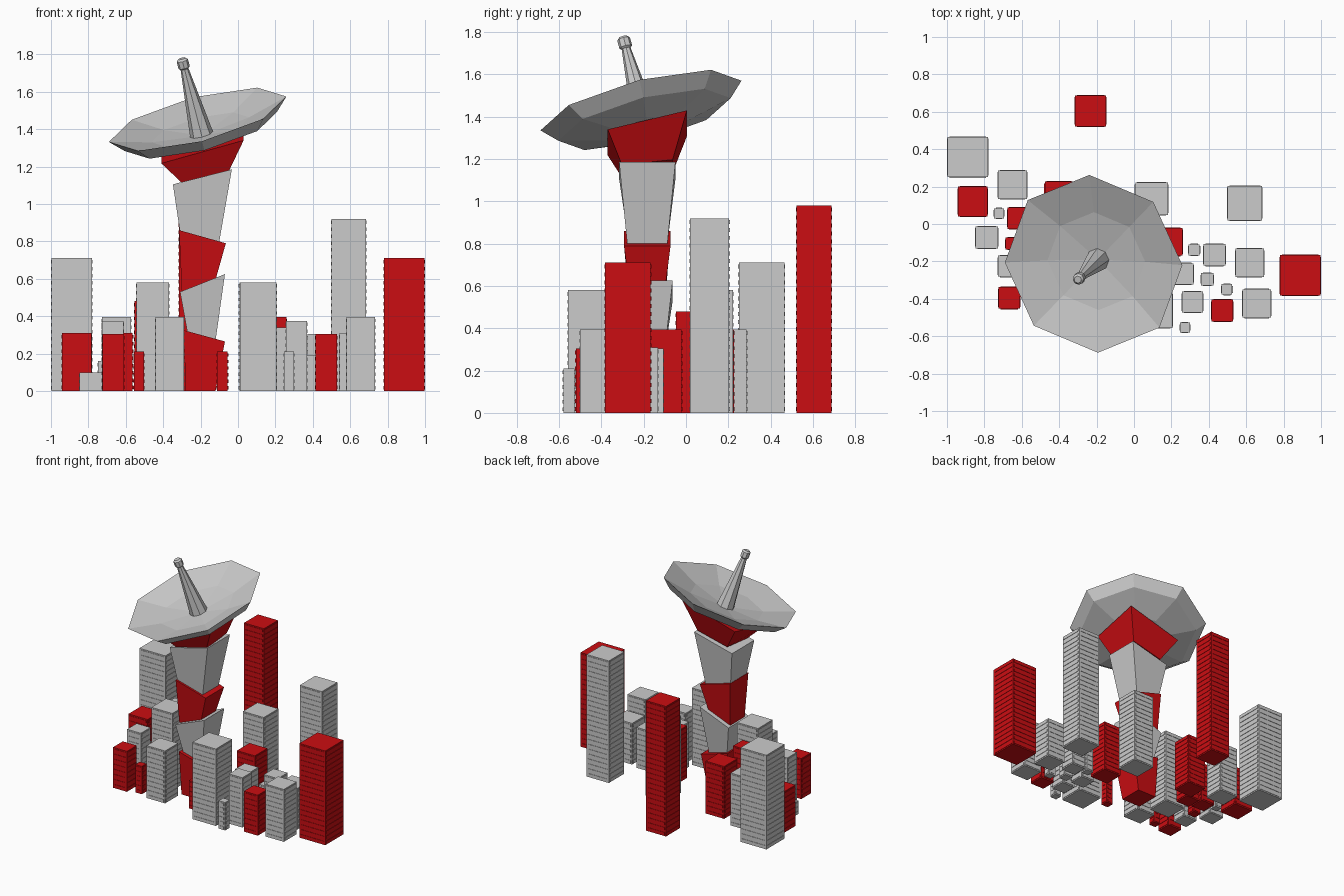
import bpy
import bmesh
import math
from mathutils import Vector

if "Cube" in bpy.data.objects:
    bpy.data.objects.remove(bpy.data.objects["Cube"])

red = bpy.data.materials.new("red_paint")
red.diffuse_color = (0.6, 0.004, 0.006, 1)
red.use_nodes = True
red.node_tree.nodes["Principled BSDF"].inputs["Base Color"].default_value = red.diffuse_color


def finish(bm, name, is_red=False):
    bmesh.ops.recalc_face_normals(bm, faces=bm.faces)
    mesh = bpy.data.meshes.new(name)
    bm.to_mesh(mesh)
    bm.free()
    ob = bpy.data.objects.new(name, mesh)
    bpy.context.collection.objects.link(ob)
    if is_red:
        mesh.materials.append(red)
    return ob


def skin(name, rings, is_red=False):
    """Bridge successive rings of points and cap both ends."""
    bm = bmesh.new()
    loops = [[bm.verts.new(p) for p in ring] for ring in rings]
    n = len(loops[0])
    for a, b in zip(loops, loops[1:]):
        for i in range(n):
            j = (i + 1) % n
            bm.faces.new((a[i], a[j], b[j], b[i]))
    bm.faces.new(loops[0][::-1])
    bm.faces.new(loops[-1])
    return finish(bm, name, is_red)


def add_box(bm, cx, cy, z0, w, d, h):
    vs = bmesh.ops.create_cube(bm, size=1)["verts"]
    for v in vs:
        v.co = (cx + v.co.x * w, cy + v.co.y * d, z0 + (v.co.z + 0.5) * h)


def building(name, cx, cy, size, h, is_red):
    """Block with a thin raised window strip on every floor and side."""
    bm = bmesh.new()
    out = 0.003
    body = size - 2 * out
    add_box(bm, cx, cy, 0, body, body, h)
    floors = max(2, round(h / 0.037))
    pitch = h / floors
    for i in range(floors):
        z = (i + 0.25) * pitch
        add_box(bm, cx, cy, z, size, body - 0.02, pitch * 0.5)
        add_box(bm, cx, cy, z, body - 0.02, size, pitch * 0.5)
    finish(bm, name, is_red)


# City blocks: centre x, centre y, width, height
grey_blocks = [
    (-.889, .358, .222, .71), (-.65, .21, .16, .395), (-.722, .057, .06, .16),
    (-.787, -.072, .125, .10), (-.67, -.225, .12, .375), (-.455, -.17, .18, .58),
    (-.365, -.38, .16, .395), (.094, .135, .18, .58), (.593, .112, .19, .92),
    (.26, -.267, .12, .34), (.322, -.138, .065, .19), (.43, -.165, .122, .305),
    (.312, -.418, .118, .375), (.392, -.296, .072, .19), (.497, -.35, .062, .16),
    (.618, -.208, .158, .31), (.657, -.425, .158, .395), (.108, -.46, .20, .58),
    (.272, -.553, .06, .21)]
red_blocks = [
    (-.232, .605, .172, .98), (-.862, .12, .165, .31), (-.62, .03, .12, .31),
    (-.655, -.105, .07, .21), (-.667, -.395, .122, .305), (-.40, .15, .16, .395),
    (-.497, .01, .12, .48), (.185, -.095, .155, .395), (.472, -.463, .122, .305),
    (.888, -.275, .222, .71), (-.53, -.40, .06, .21), (-.083, -.40, .062, .21)]
for i, b in enumerate(grey_blocks):
    building(f"grey_building_{i + 1}", *b, False)
for i, b in enumerate(red_blocks):
    building(f"red_building_{i + 1}", *b, True)


# Tower of stacked, flared segments with tilted tops
def slab(x0, x1, half_y, z_left, z_right, y_slope=0.0):
    cy = -0.183
    return [(x, cy + s * half_y, z + s * half_y * y_slope)
            for x, s, z in ((x0, -1, z_left), (x1, -1, z_right),
                            (x1, 1, z_right), (x0, 1, z_left))]


segments = [
    ("tower_base", True, (-.28, -.12, .09, 0, 0), (-.29, -.07, .105, .325, .265)),
    ("tower_lower", False, (-.27, -.12, .08, .31, .27), (-.31, -.07, .12, .53, .625)),
    ("tower_middle", True, (-.30, -.12, .085, .52, .595), (-.315, -.065, .11, .86, .79)),
    ("tower_upper", False, (-.31, -.10, .095, .85, .80), (-.348, -.033, .133, 1.105, 1.185)),
    ("dish_collar", True, (-.30, -.05, .12, 1.125, 1.185, .1), (-.41, .03, .187, 1.262, 1.385, .24))]
for name, is_red, low, high in segments:
    skin(name, [slab(*low), slab(*high)], is_red)

# Frame of the tilted dish
centre = Vector((-.216, -.213, 1.453))
axis = Vector((-.26, -.26, 1)).normalized()
side = Vector((.478, -.007, .122))
side = (side - axis * side.dot(axis)).normalized()
up = axis.cross(side)


def revolve(name, profile, sides=8):
    """Turn (radius, height) points around the dish axis."""
    rings = []
    for r, t in profile:
        rings.append([centre + axis * t
                      + side * r * math.cos(2 * math.pi * k / sides)
                      + up * r * math.sin(2 * math.pi * k / sides)
                      for k in range(sides)])
    return skin(name, rings)


# Dish: underside, rim, then hollow upper side
revolve("dish", [(.20, -.125), (.42, -.07), (.49, 0), (.27, -.06), (.03, -.09)])

# Antenna mast and its knob
revolve("antenna_mast", [(.064, -.095), (.02, .30)])
revolve("antenna_knob", [(.02, .285), (.031, .295), (.031, .335), (.02, .346)])
